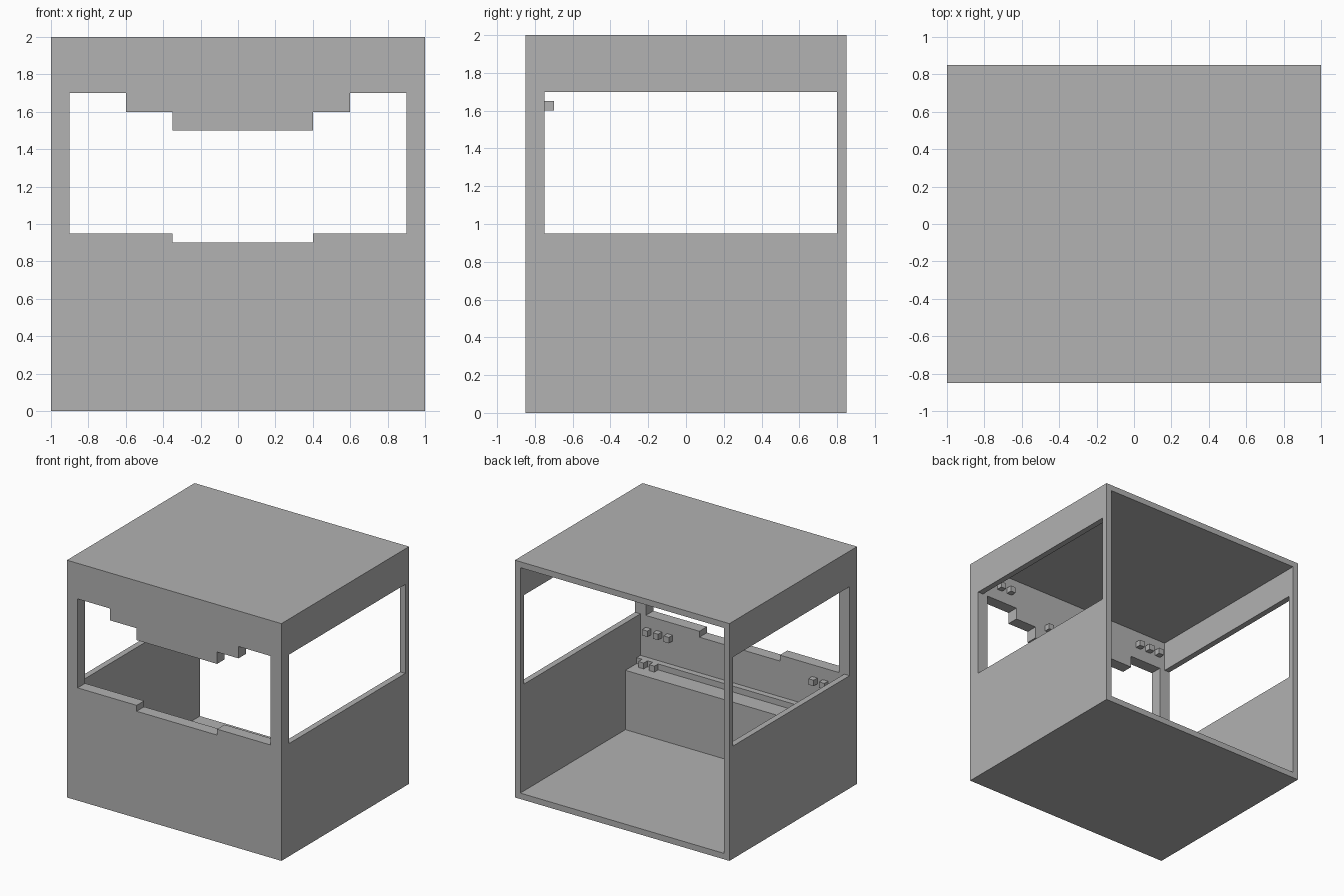
import bpy
import bmesh

if "Cube" in bpy.data.objects:
    bpy.data.objects.remove(bpy.data.objects["Cube"], do_unlink=True)

# Single plain colour
grey = bpy.data.materials.new("plain_grey")
grey.use_nodes = True
colour = (0.445, 0.445, 0.445, 1)
grey.diffuse_color = colour
grey.node_tree.nodes["Principled BSDF"].inputs["Base Color"].default_value = colour


def prism(name, outline, axis, start, end):
    """Extrude a flat outline along the x or y axis."""
    bm = bmesh.new()
    place = (lambda a, b: (start, a, b)) if axis == "x" else (lambda a, b: (a, start, b))
    face = bm.faces.new([bm.verts.new(place(a, b)) for a, b in outline])
    moved = bmesh.ops.extrude_face_region(bm, geom=[face])["geom"]
    shift = (end - start, 0, 0) if axis == "x" else (0, end - start, 0)
    bmesh.ops.translate(bm, vec=shift,
                        verts=[v for v in moved if isinstance(v, bmesh.types.BMVert)])
    bmesh.ops.recalc_face_normals(bm, faces=bm.faces)
    mesh = bpy.data.meshes.new(name)
    bm.to_mesh(mesh)
    bm.free()
    mesh.materials.append(grey)
    obj = bpy.data.objects.new(name, mesh)
    bpy.context.collection.objects.link(obj)
    return obj


def box(name, x0, x1, y0, y1, z0, z1):
    return prism(name, [(x0, z0), (x1, z0), (x1, z1), (x0, z1)], "y", y0, y1)


FRONT, INNER, BACK = -0.85, -0.75, 0.85
SILL, HEAD, WALL = 0.95, 1.7, 0.05

# Front panel: lower half with posts, and stepped header above the window
prism("front_panel_lower", [
    (-1, 0), (1, 0), (1, HEAD), (0.9, HEAD), (0.9, SILL), (0.4, SILL), (0.4, 0.9),
    (-0.35, 0.9), (-0.35, SILL), (-0.9, SILL), (-0.9, HEAD), (-1, HEAD)],
    "y", FRONT, INNER)
prism("front_panel_header", [
    (-1, 2), (-1, HEAD), (-0.6, HEAD), (-0.6, 1.6), (-0.35, 1.6), (-0.35, 1.5),
    (0.4, 1.5), (0.4, 1.6), (0.6, 1.6), (0.6, HEAD), (1, HEAD), (1, 2)],
    "y", FRONT, INNER)

# Side walls with a window and a thin rear post
for side, x0 in (("left", 1 - WALL), ("right", -1)):
    x1 = x0 + WALL
    prism(side + "_wall_lower", [
        (INNER, 0), (BACK, 0), (BACK, HEAD), (BACK - WALL, HEAD),
        (BACK - WALL, SILL), (INNER, SILL)], "x", x0, x1)
    box(side + "_wall_header", x0, x1, INNER, BACK, HEAD, 2)

# Floor and roof
inside = 1 - WALL
box("floor", -inside, inside, INNER, BACK, 0, WALL)
box("roof", -inside, inside, INNER, BACK, 2 - WALL, 2)

# Stepped console along the inside of the front panel
prism("console", [
    (INNER, WALL), (-0.55, WALL), (-0.55, 0.55), (-0.7, 0.55), (-0.7, 0.6), (INNER, 0.6)],
    "x", -inside, inside)


# Small cube buttons
def button(name, x, y, z, size=0.05):
    h = size / 2
    box(name, x - h, x + h, y, y + size, z, z + size)


for side, sign in (("left", 1), ("right", -1)):
    for i in range(3):
        x = sign * (0.675 + 0.1 * i)
        button(f"{side}_lower_button_{i}", x, INNER, 0.8)
        button(f"{side}_upper_button_{i}", x, INNER, 1.8)
for i in range(2):
    button(f"console_button_{i}", 0.775 + 0.1 * i, -0.7, 0.55)
for i in range(3):
    button(f"header_button_{i}", 0.275 - 0.1 * i, INNER, 1.6)
